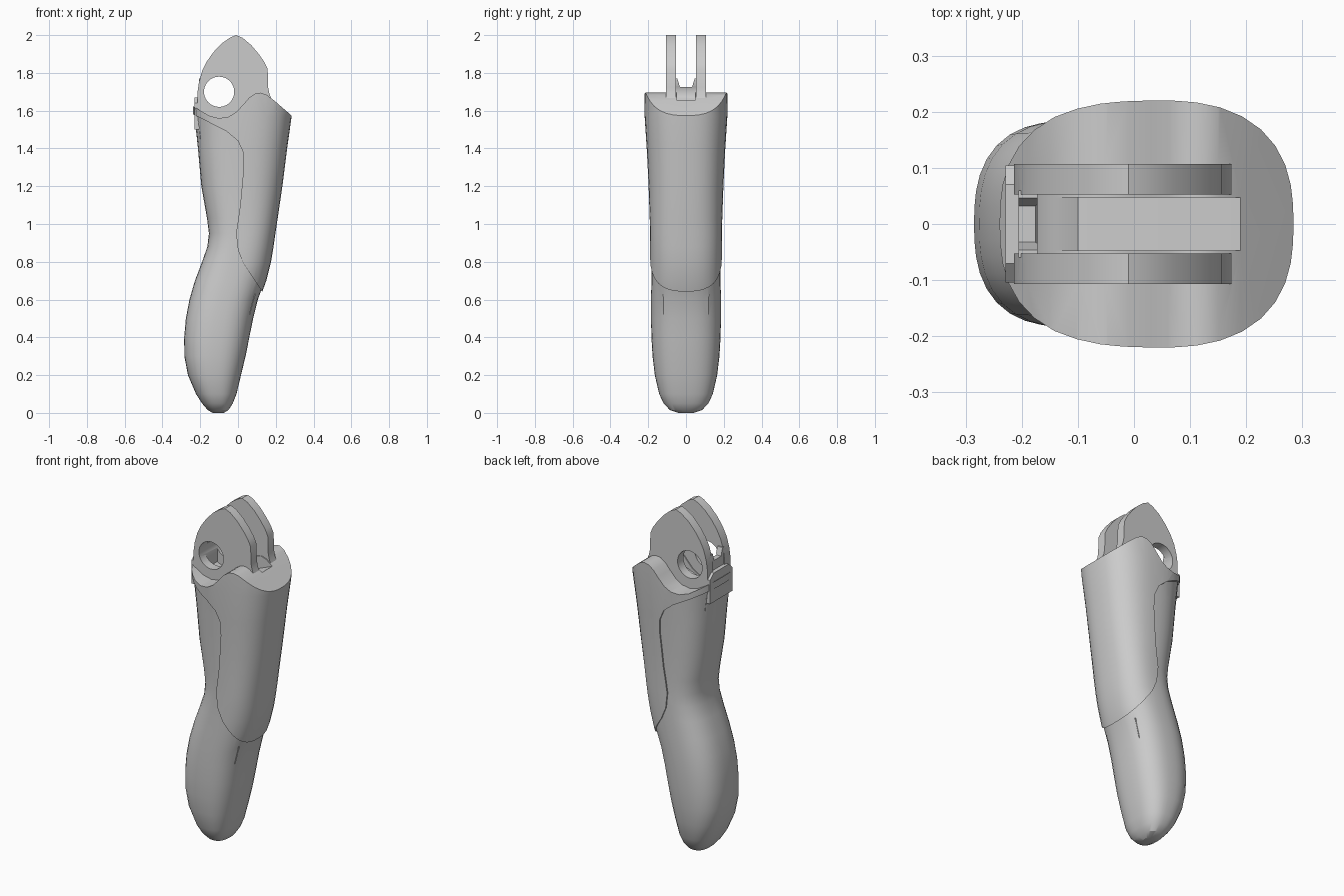
import bpy, bmesh
from math import cos, sin, pi

if "Cube" in bpy.data.objects:
    bpy.data.objects.remove(bpy.data.objects["Cube"])

# z, left x, right x, half width in y
SECTIONS = [
    (0.0, -0.135, -0.075, 0.04), (0.015, -0.16, -0.05, 0.085), (0.05, -0.19, -0.028, 0.118),
    (0.1, -0.222, -0.008, 0.142), (0.2, -0.265, 0.016, 0.165), (0.3, -0.284, 0.04, 0.177),
    (0.4, -0.285, 0.06, 0.183), (0.5, -0.276, 0.08, 0.185), (0.6, -0.257, 0.105, 0.185),
    (0.7, -0.228, 0.142, 0.183), (0.8, -0.19, 0.167, 0.182), (0.88, -0.162, 0.18, 0.182),
    (0.95, -0.154, 0.19, 0.183), (1.03, -0.164, 0.202, 0.184), (1.2, -0.194, 0.227, 0.19),
    (1.4, -0.212, 0.252, 0.2), (1.57, -0.23, 0.276, 0.211), (1.75, -0.235, 0.29, 0.214),
]
SEGS = 40


def make_object(name, bm):
    bmesh.ops.recalc_face_normals(bm, faces=bm.faces)
    me = bpy.data.meshes.new(name)
    bm.to_mesh(me)
    bm.free()
    ob = bpy.data.objects.new(name, me)
    bpy.context.collection.objects.link(ob)
    return ob


def loft(name, grow=0.0):
    bm = bmesh.new()
    rings = []
    for z, left, right, w in SECTIONS:
        cx, a, b = (left + right) / 2, (right - left) / 2 + grow, w + grow
        ring = []
        for i in range(SEGS):
            c, s = cos(2 * pi * i / SEGS), sin(2 * pi * i / SEGS)
            k = (abs(c) ** 2.6 + abs(s) ** 2.6) ** (-1 / 2.6)
            ring.append(bm.verts.new((cx + a * c * k, b * s * k, z)))
        rings.append(ring)
    for lo, hi in zip(rings, rings[1:]):
        for i in range(SEGS):
            j = (i + 1) % SEGS
            bm.faces.new((lo[i], lo[j], hi[j], hi[i]))
    bm.faces.new(rings[0])
    bm.faces.new(rings[-1])
    return make_object(name, bm)


def prism(name, pts, lo, hi, axis='Y'):
    bm = bmesh.new()
    put = (lambda p, d: (p[0], d, p[1])) if axis == 'Y' else (lambda p, d: (d, p[0], p[1]))
    a = [bm.verts.new(put(p, lo)) for p in pts]
    b = [bm.verts.new(put(p, hi)) for p in pts]
    bm.faces.new(a)
    bm.faces.new(b)
    for i in range(len(pts)):
        j = (i + 1) % len(pts)
        bm.faces.new((a[i], a[j], b[j], b[i]))
    return make_object(name, bm)


def boolean(ob, other, op):
    m = ob.modifiers.new("cut", 'BOOLEAN')
    m.object, m.operation, m.solver = other, op, 'EXACT'
    bpy.context.view_layer.objects.active = ob
    bpy.ops.object.modifier_apply(modifier=m.name)
    bpy.data.objects.remove(other)


# finger core with a slightly raised outer shell
body = loft("finger_segment")
shell = loft("outer_shell", 0.008)
seam = [(0.2, 0.54), (0.13, 0.64), (0.03, 0.79), (0.0, 0.86), (-0.01, 0.95), (0.012, 1.1),
        (0.03, 1.3), (0.027, 1.38), (0.0, 1.44), (-0.06, 1.49), (-0.235, 1.58), (-0.4, 1.66),
        (-0.4, 1.9), (0.5, 1.9), (0.5, 0.54)]
boolean(shell, prism("seam_region", seam, -0.5, 0.5), 'INTERSECT')
boolean(body, shell, 'UNION')

# saddle-shaped top
saddle = [(-0.4, 1.66), (-0.24, 1.625), (-0.19, 1.595), (-0.15, 1.572), (-0.1, 1.56), (-0.05, 1.568),
          (-0.01, 1.592), (0.03, 1.635), (0.06, 1.67), (0.09, 1.69), (0.12, 1.695), (0.15, 1.685),
          (0.19, 1.655), (0.285, 1.573), (0.4, 1.475), (0.4, -0.2), (-0.4, -0.2)]
boolean(body, prism("saddle_region", saddle, -0.5, 0.5), 'INTERSECT')

# pair of hinge lugs
lug = [(-0.2, 1.45), (-0.214, 1.6), (-0.214, 1.7), (-0.207, 1.75), (-0.19, 1.81), (-0.165, 1.86),
       (-0.13, 1.91), (-0.085, 1.957), (-0.04, 1.988), (-0.01, 2.0), (0.025, 1.985), (0.07, 1.947),
       (0.11, 1.9), (0.14, 1.857), (0.157, 1.82), (0.16, 1.72), (0.166, 1.69), (0.185, 1.64), (0.18, 1.45)]
for s in (-1, 1):
    y = sorted((s * 0.053, s * 0.107))
    boolean(body, prism("hinge_lug", lug, *y), 'UNION')

# slot between the lugs
slot = [(-0.17, 2.1), (-0.17, 1.62), (-0.14, 1.57), (-0.1, 1.55), (-0.03, 1.565), (0.19, 1.655),
        (0.3, 1.66), (0.3, 2.1)]
boolean(body, prism("slot_cutter", slot, -0.0475, 0.0475), 'DIFFERENCE')

# notched web at the back of the lugs, and the lip behind it
web = [(-0.06, 1.5), (-0.06, 1.77), (-0.046, 1.77), (-0.032, 1.725), (0.032, 1.725), (0.046, 1.77),
       (0.06, 1.77), (0.06, 1.5)]
boolean(body, prism("rear_web", web, -0.206, -0.172, 'X'), 'UNION')
lip = [(-0.104, 1.5), (-0.104, 1.64), (-0.07, 1.67), (0.07, 1.67), (0.104, 1.64), (0.104, 1.5)]
boolean(body, prism("rear_lip", lip, -0.229, -0.19, 'X'), 'UNION')

# hinge pin hole
hole = [(-0.1 + 0.08 * cos(2 * pi * i / 40), 1.7 + 0.08 * sin(2 * pi * i / 40)) for i in range(40)]
boolean(body, prism("pin_hole", hole, -0.3, 0.3), 'DIFFERENCE')

# two narrow grooves below the shell
for s in (-1, 1):
    groove = [(0.06, 0.52), (0.2, 0.52), (0.2, 0.63), (0.088, 0.63)]
    y = sorted((s * 0.116, s * 0.124))
    boolean(body, prism("groove_cutter", groove, *y), 'DIFFERENCE')

bpy.ops.object.select_all(action='DESELECT')
body.select_set(True)
bpy.context.view_layer.objects.active = body
bpy.ops.object.shade_smooth_by_angle(angle=0.5)
